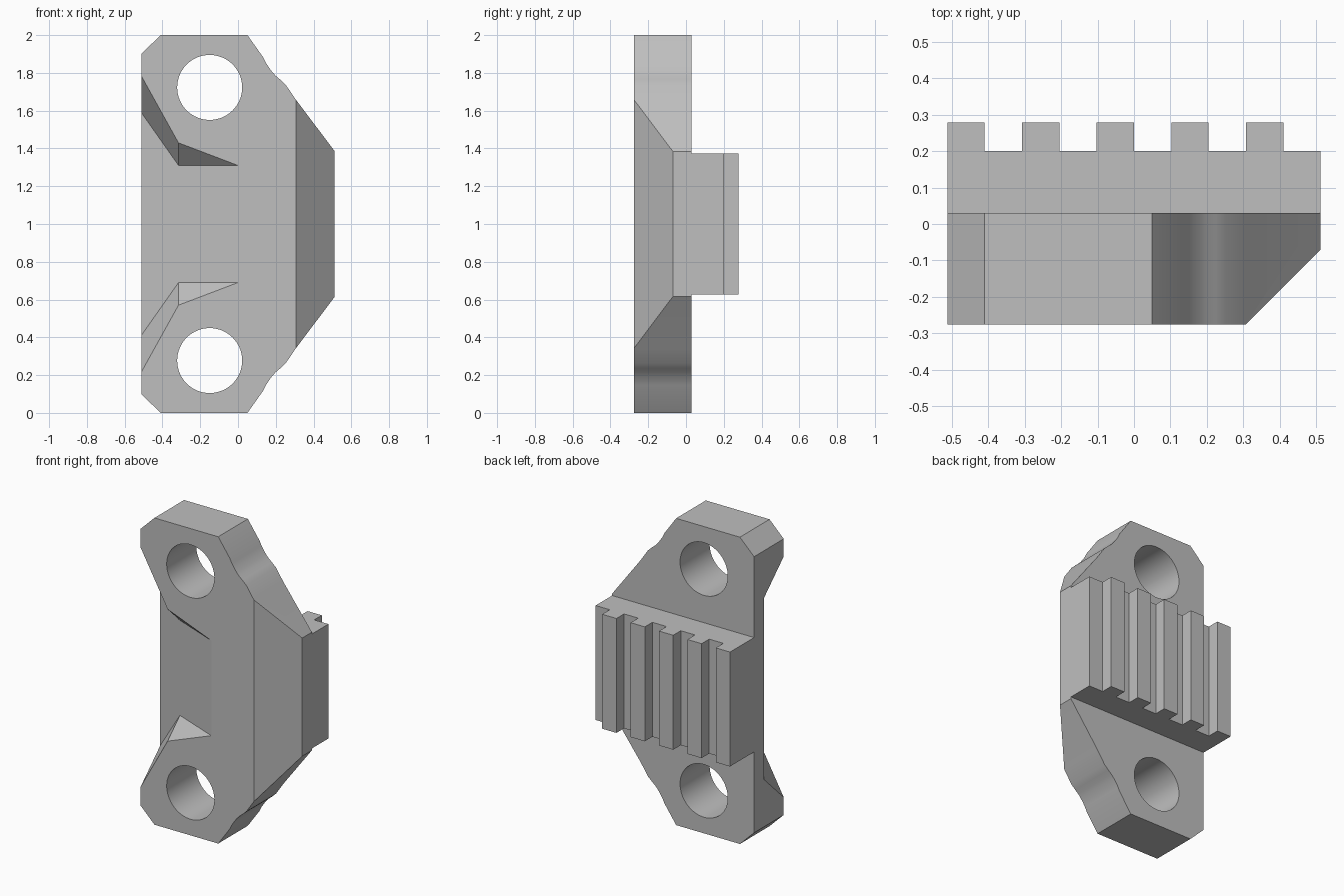
import bpy, bmesh, math
from mathutils import Vector

FRONT, BACK, END = -0.275, 0.03, 0.512

cube = bpy.data.objects.get("Cube")
if cube:
    bpy.data.objects.remove(cube, do_unlink=True)

grey = bpy.data.materials.new("plain grey")
grey.use_nodes = True
grey.diffuse_color = (0.52, 0.52, 0.52, 1)
grey.node_tree.nodes["Principled BSDF"].inputs["Base Color"].default_value = grey.diffuse_color


def add_object(name, bm):
    bmesh.ops.recalc_face_normals(bm, faces=bm.faces)
    mesh = bpy.data.meshes.new(name)
    bm.to_mesh(mesh)
    bm.free()
    mesh.materials.append(grey)
    obj = bpy.data.objects.new(name, mesh)
    bpy.context.collection.objects.link(obj)
    return obj


def loft(bm, rings):
    """Skin closed rings of points and cap both ends."""
    loops = [[bm.verts.new(p) for p in ring] for ring in rings]
    n = len(loops[0])
    for a, b in zip(loops, loops[1:]):
        for i in range(n):
            j = (i + 1) % n
            bm.faces.new((a[i], a[j], b[j], b[i]))
    bm.faces.new(loops[0])
    bm.faces.new(loops[-1])


def cut(target, cutter):
    mod = target.modifiers.new("cut", "BOOLEAN")
    mod.operation, mod.solver, mod.object = "DIFFERENCE", "EXACT", cutter
    bpy.context.view_layer.objects.active = target
    bpy.ops.object.modifier_apply(modifier=mod.name)
    bpy.data.objects.remove(cutter, do_unlink=True)


# Plate: lower half outline, mirrored about z = 1
half = [(-END, 0.1), (-0.41, 0), (0.05, 0), (0.135, 0.12), (0.148, 0.147),
        (0.164, 0.172), (0.182, 0.196), (0.2, 0.216), (0.224, 0.236),
        (0.252, 0.262), (0.305, 0.34), (END, 0.615)]
outline = half + [(x, 2 - z) for x, z in reversed(half)]
bm = bmesh.new()
loft(bm, [[(x, y, z) for x, z in outline] for y in (FRONT, BACK)])

# Long front bevel on the left edge
res = bmesh.ops.bisect_plane(bm, geom=bm.verts[:] + bm.edges[:] + bm.faces[:],
                             plane_co=(0.307, FRONT, 1), plane_no=Vector((1, -1, 0)),
                             clear_outer=True)
rim = [e for e in res["geom_cut"] if isinstance(e, bmesh.types.BMEdge)]
bmesh.ops.contextual_create(bm, geom=rim)
plate = add_object("mounting_plate", bm)

# Two bolt holes
for z in (0.277, 1.723):
    bm = bmesh.new()
    ring = [(-0.15 + 0.172 * math.cos(math.tau * i / 64),
             z + 0.172 * math.sin(math.tau * i / 64)) for i in range(64)]
    loft(bm, [[(x, y, h) for x, h in ring] for y in (-0.5, 0.3)])
    cut(plate, add_object("bolt_hole_cutter", bm))

# Sloping pocket that deepens toward the right edge and flares out
sections = []
over = 0.1
for x, floor in ((0.1, 0.31), (-0.315, 0.31), (-0.6, 0.715)):
    depth = -0.4 * x
    wide = floor + 0.95 * (depth + over)
    y0, y1 = FRONT + depth, FRONT - over
    sections.append([(x, y0, 1 - floor), (x, y0, 1 + floor),
                     (x, y1, 1 + wide), (x, y1, 1 - wide)])
bm = bmesh.new()
loft(bm, sections)
cut(plate, add_object("pocket_cutter", bm))

# Toothed rack on the back: one stepped profile
pitch = 2 * END / 10
profile = [(END, BACK - 0.002), (END, 0.2)]
for i in range(4, -1, -1):
    x = -END + 2 * i * pitch
    profile += [(x + pitch, 0.2), (x + pitch, 0.278), (x, 0.278)]
    if i:
        profile.append((x, 0.2))
profile.append((-END, BACK - 0.002))
bm = bmesh.new()
loft(bm, [[(x, y, z) for x, y in profile] for z in (0.627, 1.373)])
add_object("toothed_rack", bm)

# Smooth the holes and the scooped edge, keep corners sharp
bpy.ops.object.select_all(action="DESELECT")
plate.select_set(True)
bpy.context.view_layer.objects.active = plate
bpy.ops.object.shade_smooth_by_angle(angle=math.radians(15))
